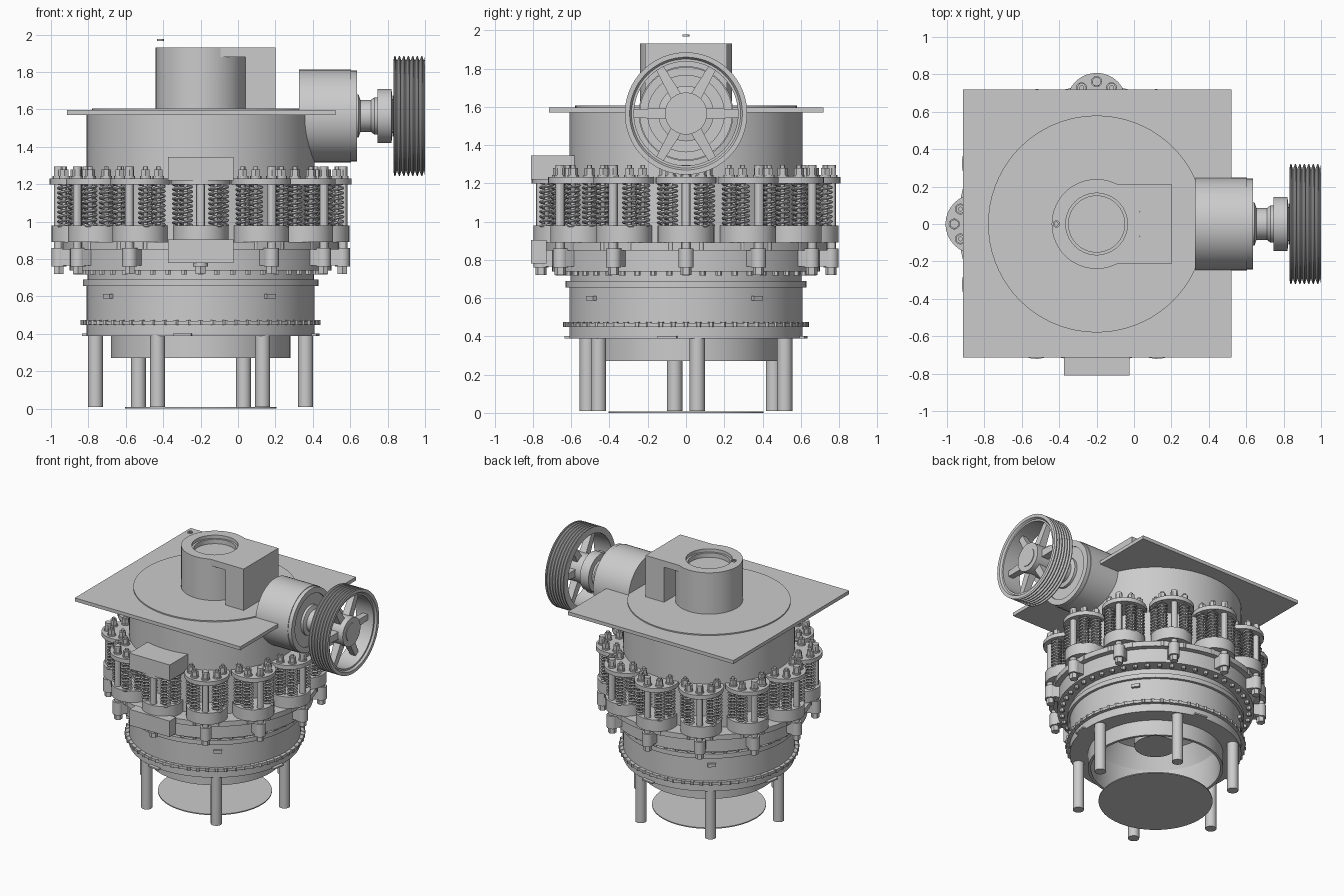
import bpy, bmesh
from math import sin, cos, pi, radians
from mathutils import Matrix, Vector

if "Cube" in bpy.data.objects:
    bpy.data.objects.remove(bpy.data.objects["Cube"])

AX = Vector((-0.2, 0, 0))          # main vertical axis
DRIVE = Matrix.Translation((0, 0, 1.565)) @ Matrix.Rotation(pi / 2, 4, 'Y')  # local z -> world x


def finish(name, bm, matrix=None, smooth=True):
    bmesh.ops.remove_doubles(bm, verts=bm.verts, dist=1e-5)
    bmesh.ops.recalc_face_normals(bm, faces=bm.faces)
    me = bpy.data.meshes.new(name)
    bm.to_mesh(me)
    bm.free()
    ob = bpy.data.objects.new(name, me)
    bpy.context.collection.objects.link(ob)
    ob.matrix_world = matrix or Matrix.Translation(AX)
    if smooth:
        bpy.ops.object.select_all(action='DESELECT')
        ob.select_set(True)
        bpy.context.view_layer.objects.active = ob
        bpy.ops.object.shade_smooth_by_angle(angle=radians(30))
    return ob


def lathe(name, prof, matrix=None, n=64, closed=True):
    """Revolve (radius, height) points round z."""
    bm = bmesh.new()
    rings = [[bm.verts.new((r * cos(2 * pi * i / n), r * sin(2 * pi * i / n), z)) for i in range(n)]
             for r, z in prof]
    for k in range(len(rings) if closed else len(rings) - 1):
        a, b = rings[k], rings[(k + 1) % len(rings)]
        if prof[k][0] == 0 and prof[(k + 1) % len(prof)][0] == 0:
            continue
        for i in range(n):
            j = (i + 1) % n
            bm.faces.new((a[i], a[j], b[j], b[i]))
    return finish(name, bm, matrix)


def cyl(bm, x, y, z0, z1, r, n=16):
    bmesh.ops.create_cone(bm, cap_ends=True, segments=n, radius1=r, radius2=r, depth=z1 - z0,
                          matrix=Matrix.Translation((x, y, (z0 + z1) / 2)))


def block(bm, x0, x1, y0, y1, z0, z1, rot=0.0):
    m = (Matrix.Rotation(rot, 4, 'Z') @ Matrix.Translation(((x0 + x1) / 2, (y0 + y1) / 2, (z0 + z1) / 2))
         @ Matrix.Diagonal((x1 - x0, y1 - y0, z1 - z0, 1)))
    bmesh.ops.create_cube(bm, size=1, matrix=m)


def box(name, *dims):
    bm = bmesh.new()
    block(bm, *dims)
    return finish(name, bm, Matrix(), False)


def bolt_circle(name, count, radius, z0, z1, r, n=6, start=0.0):
    bm = bmesh.new()
    for i in range(count):
        a = start + 2 * pi * i / count
        cyl(bm, radius * cos(a), radius * sin(a), z0, z1, r, n)
    return finish(name, bm)


def spring(bm, x, y, z0, z1, r, wire, turns, seg=12, sides=5):
    prev = None
    for s in range(turns * seg + 1):
        a, z = 2 * pi * s / seg, z0 + (z1 - z0) * s / (turns * seg)
        ring = []
        for k in range(sides):
            t = 2 * pi * k / sides
            rr = r + wire * cos(t)
            ring.append(bm.verts.new((x + rr * cos(a), y + rr * sin(a), z + wire * sin(t))))
        if prev:
            for k in range(sides):
                j = (k + 1) % sides
                bm.faces.new((prev[k], prev[j], ring[j], ring[k]))
        prev = ring


# Floor disc and six legs
lathe("floor_disc", [(0, 0), (0.405, 0), (0.405, 0.008), (0, 0.008)])
bolt_circle("legs", 6, 0.565, 0.01, 0.4, 0.04, 24, radians(6))

# Lower frame: hollow shell with discharge skirt and flanges
lathe("lower_frame", [(0.48, 0.27), (0.48, 0.39), (0.61, 0.39), (0.61, 0.45), (0.635, 0.45), (0.635, 0.47),
                      (0.61, 0.47), (0.61, 0.655), (0.63, 0.655), (0.63, 0.69), (0.605, 0.69), (0.605, 0.745),
                      (0.5, 0.745), (0.46, 0.5), (0.46, 0.27)], n=72)
lathe("inner_dome", [(0.47, 0.5), (0.4, 0.66), (0.2, 0.74), (0, 0.74), (0, 0.76), (0.48, 0.76)])
lathe("inner_hub", [(0, 0.45), (0.15, 0.45), (0.17, 0.75), (0, 0.75)], n=40)
bolt_circle("frame_bolts", 60, 0.628, 0.448, 0.474, 0.015)
bm = bmesh.new()
for i in range(4):
    block(bm, 0.59, 0.63, -0.03, 0.03, 0.588, 0.612, radians(36.9) + i * pi / 2)
    block(bm, 0.56, 0.635, -0.05, 0.05, 0.39, 0.401, radians(-9) + i * pi / 2)
finish("frame_tabs", bm, smooth=False)

# Adjustment ring with underside bolts and twelve lugs
lathe("spring_ring", [(0.56, 0.74), (0.70, 0.74), (0.70, 0.85), (0.74, 0.85), (0.74, 0.89), (0.56, 0.89)], n=72)
bolt_circle("ring_bolts", 48, 0.665, 0.718, 0.742, 0.017)
bm = bmesh.new()
for i in range(12):
    a = i * pi / 6
    block(bm, 0.66, 0.76, -0.038, 0.038, 0.765, 0.86, a)
    cyl(bm, 0.758 * cos(a), 0.758 * sin(a), 0.76, 0.86, 0.04, 20)
    cyl(bm, 0.758 * cos(a), 0.758 * sin(a), 0.72, 0.765, 0.03, 6)
finish("ring_lugs", bm)

# One spring cluster, then linked copies round the ring
bm = bmesh.new()
C = 0.648
cyl(bm, C, 0, 0.89, 0.98, 0.148, 32)
cyl(bm, C, 0, 1.2, 1.232, 0.16, 32)
for i in range(8):
    a = i * pi / 4
    x, y = C + 0.113 * cos(a), 0.113 * sin(a)
    cyl(bm, x, y, 0.85, 1.295, 0.024 if i == 0 else 0.013, 12)
    cyl(bm, x, y, 1.232, 1.243, 0.03, 12)
    cyl(bm, x, y, 1.243, 1.28, 0.026, 6)
    if i:
        spring(bm, x, y, 0.975, 1.205, 0.033, 0.0075, 9)
first = finish("spring_cluster", bm)
for i in range(1, 12):
    ob = bpy.data.objects.new("spring_cluster", first.data)
    ob.matrix_world = Matrix.Translation(AX) @ Matrix.Rotation(i * pi / 6, 4, 'Z')
    bpy.context.collection.objects.link(ob)

# Upper body, square deck and cover
lathe("upper_body", [(0, 0.86), (0.61, 0.86), (0.61, 1.575), (0, 1.575)], n=72)
box("deck_plate", -0.915, 0.52, -0.715, 0.72, 1.57, 1.597)
lathe("deck_cover", [(0, 1.59), (0.58, 1.59), (0.58, 1.606), (0, 1.606)], n=72)

# Front boxes
box("upper_front_box", -0.375, -0.025, -0.81, -0.58, 1.22, 1.345)
box("lower_front_box", -0.375, -0.025, -0.81, -0.73, 0.78, 0.905)

# Feed hopper: round tub with shallow mouth, side column and bridging slab
lathe("feed_tub", [(0, 1.6), (0.24, 1.6), (0.24, 1.93), (0.165, 1.93), (0.165, 1.905),
                   (0.15, 1.905), (0.15, 1.87), (0, 1.87)])
box("feed_column", 0.04, 0.2, -0.215, 0.215, 1.6, 1.93)
bm = bmesh.new()
outer = [bm.verts.new((0.04, s * 0.215, z)) for s, z in ((-1, 1.88), (1, 1.88), (1, 1.93), (-1, 1.93))]
arcs = []
for k in range(17):
    t = radians(-63.5 + 127 * k / 16)
    arcs.append([bm.verts.new((-0.2 + 0.24 * cos(t), 0.24 * sin(t), z)) for z in (1.88, 1.93)])
bm.faces.new([outer[0], outer[1]] + [p[0] for p in reversed(arcs)])
bm.faces.new([outer[3], outer[2]] + [p[1] for p in reversed(arcs)])
bm.faces.new((outer[0], arcs[0][0], arcs[0][1], outer[3]))
bm.faces.new((outer[1], arcs[-1][0], arcs[-1][1], outer[2]))
finish("feed_slab", bm, Matrix(), False)
lathe("lifting_ring", [(0.01, 1.967), (0.019, 1.967), (0.019, 1.977), (0.01, 1.977)],
      Matrix.Translation((-0.415, 0, 0)), 20)

# Drive housing and stepped shaft along x
lathe("drive_housing", [(0, 0.325), (0.248, 0.325), (0.248, 0.605), (0.243, 0.605), (0.243, 0.635), (0.2, 0.635),
                        (0.2, 0.625), (0, 0.625)], DRIVE, 48)
lathe("drive_shaft", [(0, 0.6), (0.115, 0.6), (0.115, 0.645), (0.085, 0.655), (0.085, 0.71), (0.1, 0.73),
                      (0.1, 0.745), (0.145, 0.745), (0.145, 0.82), (0.07, 0.83), (0.07, 0.99), (0, 0.99)], DRIVE, 40)

# Grooved pulley with six tapered spokes
rim = [(0.272, 0.832), (0.3, 0.832)]
for i in range(7):
    x = 0.832 + i * 0.024
    rim += [(0.32, x + 0.004), (0.32, x + 0.010), (0.298, x + 0.016), (0.298, x + 0.020)]
rim += [(0.32, 1.0), (0.295, 1.0), (0.285, 0.985), (0.272, 0.985)]
lathe("pulley_rim", rim, DRIVE, 64)
lathe("pulley_hub", [(0.06, 0.83), (0.11, 0.83), (0.11, 0.985), (0.06, 0.985)], DRIVE, 40)
bm = bmesh.new()
for i in range(6):
    m = (Matrix.Rotation(i * pi / 3 + pi / 2, 4, 'Z') @ Matrix.Translation((0.19, 0, 0.915))
         @ Matrix.Rotation(pi / 2, 4, 'Y') @ Matrix.Rotation(pi / 4, 4, 'Z'))
    bmesh.ops.create_cone(bm, cap_ends=True, segments=4, radius1=0.042, radius2=0.03, depth=0.18, matrix=m)
finish("pulley_spokes", bm, DRIVE, False)
